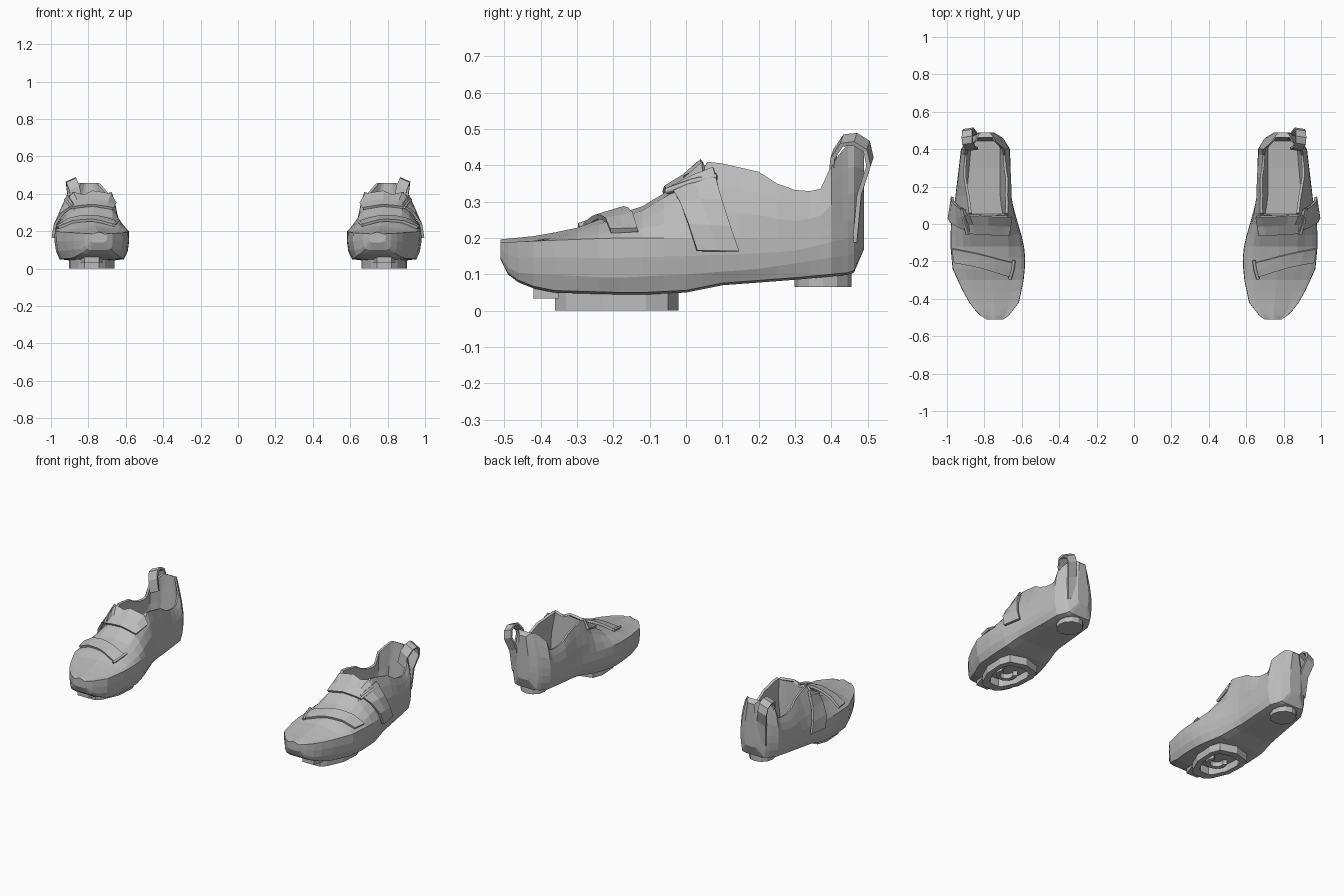
import bpy, bmesh
from math import cos, sin, pi, radians
from mathutils import Vector
from mathutils.bvhtree import BVHTree

if "Cube" in bpy.data.objects:
    bpy.data.objects.remove(bpy.data.objects["Cube"])

grey = bpy.data.materials.new("plain grey")
grey.use_nodes = True
grey.diffuse_color = (0.5, 0.5, 0.5, 1)
grey.node_tree.nodes["Principled BSDF"].inputs["Base Color"].default_value = (0.5, 0.5, 0.5, 1)


def finish(name, bm, thickness=0):
    """Turn a bmesh into an object mirrored to the other foot."""
    bmesh.ops.recalc_face_normals(bm, faces=bm.faces)
    mesh = bpy.data.meshes.new(name)
    bm.to_mesh(mesh)
    mesh.materials.append(grey)
    obj = bpy.data.objects.new(name, mesh)
    bpy.context.collection.objects.link(obj)
    if thickness:
        solid = obj.modifiers.new("thickness", "SOLIDIFY")
        solid.thickness = thickness
        solid.offset = 0
    mirror = obj.modifiers.new("other foot", "MIRROR")
    mirror.use_mirror_merge = False
    return obj


def skin(bm, rows, closed=False):
    """Bridge rows of points with quads."""
    grid = [[bm.verts.new(p) for p in row] for row in rows]
    for a, b in zip(grid, grid[1:]):
        n = len(a)
        for i in range(n if closed else n - 1):
            j = (i + 1) % n
            bm.faces.new((a[i], a[j], b[j], b[i]))
    return grid


def lerp(a, b, t):
    return a + (b - a) * t


def along(profile, y):
    """Read a profile of (y, value) pairs at y."""
    if y <= profile[0][0]:
        return profile[0][1]
    for (y0, v0), (y1, v1) in zip(profile, profile[1:]):
        if y <= y1:
            return lerp(v0, v1, (y - y0) / (y1 - y0))
    return profile[-1][1]


# Profiles along the length of the shoe
inner = [(-.51, .70), (-.49, .67), (-.42, .615), (-.3, .59), (-.2, .58), (-.1, .59),
         (0, .62), (.13, .655), (.4, .663), (.46, .70), (.49, .75)]
outer = [(-.51, .79), (-.49, .82), (-.44, .87), (-.35, .92), (-.24, .97), (-.1, .983),
         (0, .978), (.13, .957), (.4, .925), (.46, .885), (.49, .83)]
bottom = [(-.51, .14), (-.49, .10), (-.45, .07), (-.38, .05), (-.14, .043), (0, .05),
          (.1, .07), (.3, .085), (.46, .1), (.49, .17)]
seam = [(-.51, .15), (-.48, .105), (-.2, .09), (0, .1), (.2, .115), (.46, .155), (.49, .2)]
edge = [(-.51, .188), (-.2, .2), (.3, .2), (.49, .26)]
crest = [(-.51, .196), (-.4, .207), (-.3, .228), (-.2, .265), (-.14, .275), (0, .36),
         (.055, .41), (.1, .405), (.2, .382), (.25, .35), (.32, .325), (.37, .335),
         (.4, .4), (.44, .455), (.47, .46), (.49, .44)]
spine = [(-.51, .745), (-.2, .77), (.1, .78), (.3, .797), (.49, .795)]
narrow = [(-.51, .8), (-.4, .6), (-.2, .5), (0, .55), (.1, .68), (.25, .83), (.4, .8),
          (.45, .5), (.49, .55)]
floor = [(.05, .12), (.3, .14), (.45, .16)]


def section(y):
    xl, xr, zb, zs, ze, zt = (along(p, y) for p in (inner, outer, bottom, seam, edge, crest))
    mid, w, top, k = (xl + xr) / 2, (xr - xl) / 2, along(spine, y), along(narrow, y)
    half = [(0, zb, 0), (.6, zb, 0), (.86, zb + .006, 0), (.96, zs, 0), (1, lerp(zs, ze, .5), 0),
            (.99, ze, 0)]
    lip = zt if y > .05 else zt - .012
    for t, bulge in ((.35, .05), (.7, .04)):
        half.append((lerp(1, k, t) + bulge, lerp(ze, lip, t), t))
    half.append((k, lip, 1))
    if .05 < y < .455:
        zf = along(floor, y)
        half += [(k - .09, lip - .004, 1), (min(k, .75), lerp(zf, lip, .5), .5),
                 (.6, zf, 0), (0, zf, 0)]
    else:
        half += [(k * f, lerp(zt, lip, f), 1) for f in (.8, .55, .3, 0)]
    point = lambda s, p: Vector((lerp(mid, top, p[2]) + s * w * p[0], y, p[1]))
    return [point(1, p) for p in half] + [point(-1, p) for p in half[-2:0:-1]]


# Shoe body, hollow behind the tongue
stations = (-.51, -.49, -.46, -.42, -.36, -.3, -.24, -.18, -.12, -.06, 0, .045, .06, .1,
            .15, .2, .25, .3, .34, .37, .4, .43, .445, .462, .48, .49)
body = bmesh.new()
rings = skin(body, [section(y) for y in stations], closed=True)
body.faces.new(rings[0])
body.faces.new(rings[-1])
bmesh.ops.recalc_face_normals(body, faces=body.faces)
tree = BVHTree.FromBMesh(body)
finish("shoe_body", body)


def on_body(angle, y, lift):
    """Point on the outside of the body, at an angle around its length."""
    way = Vector((cos(radians(angle)), 0, sin(radians(angle))))
    axis = Vector((along(spine, y), y, .15))
    hit = tree.ray_cast(axis + way, -way)[0]
    return (hit or axis) + way * lift


def strap(name, start, end, width, lift, thickness=.014, steps=6):
    """Band over the body between two (angle, y) places."""
    bm = bmesh.new()
    rows = []
    for i in range(steps + 1):
        a, y = (lerp(s, e, i / steps) for s, e in zip(start, end))
        rows.append([on_body(a, y + width * f, lift) for f in (-.5, 0, .5)])
    skin(bm, rows)
    finish(name, bm, thickness)


strap("toe_strap", (20, -.17), (142, -.245), .075, .012)
strap("instep_strap", (58, .0), (122, -.012), .1, .012)
strap("side_strap", (4, .088), (62, .018), .115, .017, steps=3)


def bar(name, points, radius):
    """Square wire through the points."""
    curve = bpy.data.curves.new(name, "CURVE")
    curve.dimensions = "3D"
    curve.bevel_depth = radius
    curve.bevel_resolution = 0
    curve.use_fill_caps = True
    line = curve.splines.new("POLY")
    line.points.add(len(points) - 1)
    for p, co in zip(line.points, points):
        p.co = (*co, 1)
    curve.materials.append(grey)
    obj = bpy.data.objects.new(name, curve)
    bpy.context.collection.objects.link(obj)
    obj.modifiers.new("other foot", "MIRROR").use_mirror_merge = False


# Strap buckles
bar("toe_buckle", [on_body(140, y, .02) for y in (-.295, -.245, -.195)], .009)
bar("instep_buckle", [on_body(57, y, .02) for y in (-.055, .015, .085)], .009)

# Pull loop on the outer back corner of the heel
path = [(.855, .468, .2), (.865, .48, .33), (.885, .506, .41), (.89, .497, .452),
        (.892, .465, .472), (.89, .432, .468), (.875, .407, .43), (.86, .4, .36)]
across = Vector((.027, -.004, -.012))
loop = bmesh.new()
skin(loop, [(Vector(p) - across, Vector(p) + across) for p in path])
finish("heel_loop", loop, .012)


def plate(name, outline, low, high, hole=None):
    """Vertical slab from an outline, with an optional matching hole."""
    bm = bmesh.new()
    at = lambda pts, z: [(x, y, z) for x, y in pts]
    if hole:
        rows = [at(outline, low), at(outline, high), at(hole, high), at(hole, low),
                at(outline, low)]
        skin(bm, rows, closed=True)
        bmesh.ops.remove_doubles(bm, verts=bm.verts, dist=.0001)
    else:
        low_ring, high_ring = skin(bm, [at(outline, low), at(outline, high)], closed=True)
        bm.faces.new(low_ring)
        bm.faces.new(high_ring)
    finish(name, bm)


def oval(x, y, rx, ry, n=12, start=0, sweep=2 * pi):
    return [(x + rx * cos(start + sweep * i / n), y + ry * sin(start + sweep * i / n))
            for i in range(n)]


# Cleat frame, horseshoe, front tab and heel pad
cx, cy = .782, -.17
right = [(0, .15), (.1, .12), (.122, .06), (.115, -.06), (.07, -.16), (.04, -.19)]
frame = [(cx + x, cy + y) for x, y in right] + [(cx - x, cy + y) for x, y in right[:0:-1]]
opening = [(lerp(cx, x, .74), lerp(cy, y, .72)) for x, y in frame]
plate("cleat_frame", frame, 0, .06, opening)
arc = dict(n=10, start=-pi * 1.2, sweep=pi * 1.5)
plate("cleat_horseshoe", oval(cx, cy - .03, .062, .062, **arc)
      + oval(cx, cy - .03, .038, .038, **arc)[::-1], .015, .06)
plate("cleat_tab", [(cx + x, y) for x, y in ((-.06, -.35), (.06, -.35), (.04, -.42), (-.04, -.42))],
      .033, .07)
plate("heel_pad", oval(.795, .377, .075, .078), .065, .11)
